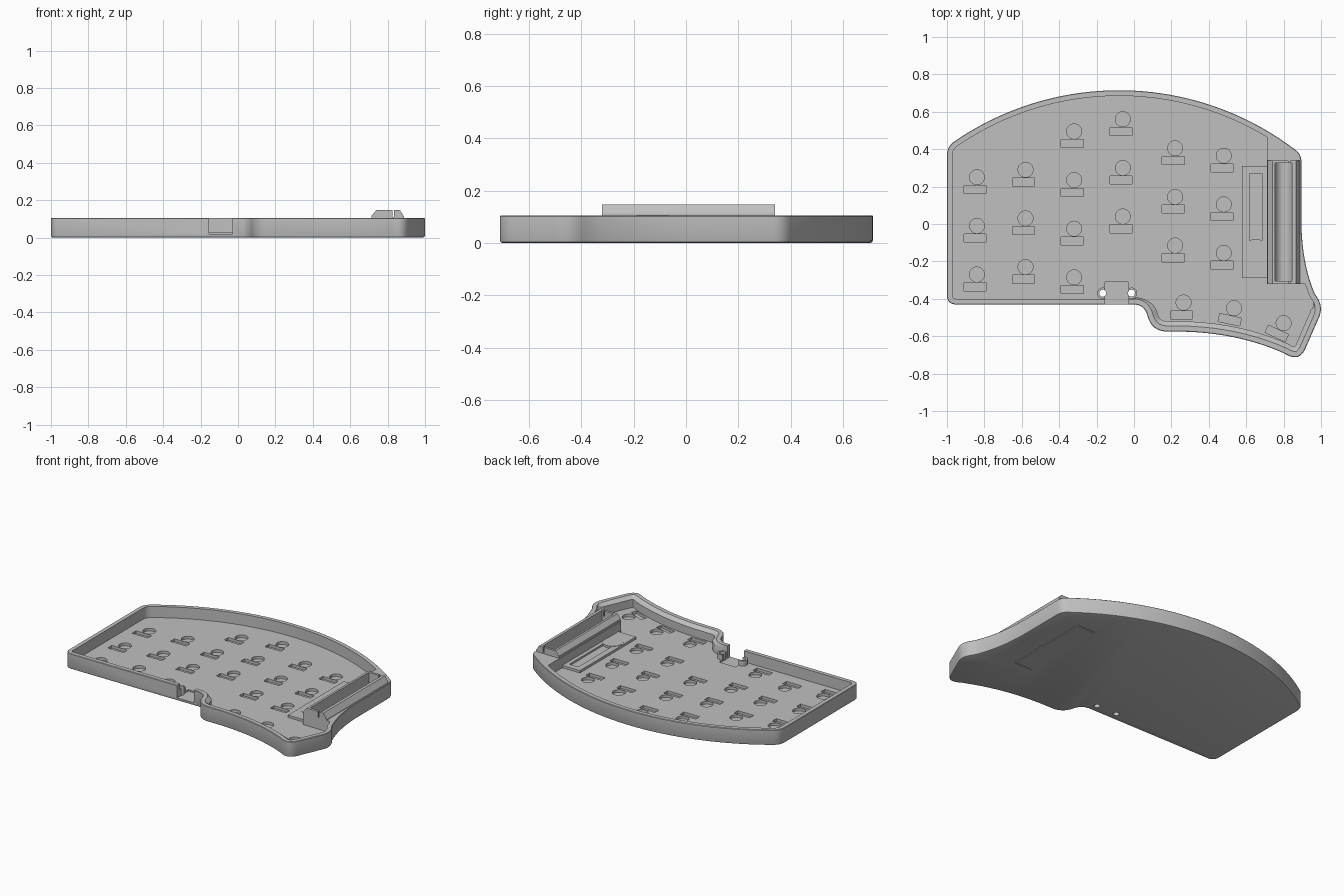
import bpy, bmesh
from math import sin, cos, pi, radians, asin
from mathutils import Vector, Matrix

cube = bpy.data.objects.get("Cube")
if cube:
    bpy.data.objects.remove(cube, do_unlink=True)

grey = bpy.data.materials.new("plain grey")
grey.use_nodes = True
colour = (0.53, 0.53, 0.53, 1)
grey.diffuse_color = colour
grey.node_tree.nodes["Principled BSDF"].inputs["Base Color"].default_value = colour

FLOOR, RIM = 0.03, 0.105


def bezier(a, b, c, steps=10):
    a, b, c = Vector(a), Vector(b), Vector(c)
    return [a * (1 - t) ** 2 + b * 2 * t * (1 - t) + c * t * t
            for t in (i / steps for i in range(steps + 1))]


def corner(before, point, after, cut):
    p = Vector(point)
    d0 = (Vector(before) - p).normalized()
    d1 = (Vector(after) - p).normalized()
    return bezier(p + d0 * cut, p, p + d1 * cut, 8)


def circle(x, y, r, n=32):
    return [(x + r * cos(2 * pi * i / n), y + r * sin(2 * pi * i / n)) for i in range(n)]


def rect(x0, x1, y0, y1):
    return [(x0, y0), (x1, y0), (x1, y1), (x0, y1)]


def loft(bm, rings):
    """Join equal rings of points in order and cap both ends."""
    loops = [[bm.verts.new(p) for p in ring] for ring in rings]
    for a, b in zip(loops, loops[1:]):
        for i in range(len(a)):
            j = (i + 1) % len(a)
            bm.faces.new((a[i], a[j], b[j], b[i]))
    bm.faces.new(loops[0][::-1])
    bm.faces.new(loops[-1])


def upright(bm, pts, z0, z1):
    loft(bm, [[(p[0], p[1], z) for p in pts] for z in (z0, z1)])


def lengthwise(bm, pts, y0, y1):
    loft(bm, [[(p[0], y, p[1]) for p in pts] for y in (y0, y1)])


def make(name, bm, cutter=False):
    bmesh.ops.recalc_face_normals(bm, faces=bm.faces)
    mesh = bpy.data.meshes.new(name)
    bm.to_mesh(mesh)
    bm.free()
    obj = bpy.data.objects.new(name, mesh)
    bpy.context.collection.objects.link(obj)
    mesh.materials.append(grey)
    if cutter:
        obj.hide_render = True
        obj.hide_set(True)
    return obj


def finish(obj, *cutters):
    bpy.ops.object.select_all(action='DESELECT')
    obj.select_set(True)
    bpy.context.view_layer.objects.active = obj
    for c in cutters:
        mod = obj.modifiers.new("cut", 'BOOLEAN')
        mod.operation, mod.solver, mod.object = 'DIFFERENCE', 'EXACT', c
        bpy.ops.object.modifier_apply(modifier=mod.name)
    bpy.ops.object.shade_smooth_by_angle(angle=radians(30))


# Case outline, counter-clockwise from the front right corner
bl, neck, foot = (-1, -0.43), (0.055, -0.43), (0.095, -0.575)
thumb, tip = (0.885, -0.738), (1.013, -0.445)
shoulder, far = (0.895, 0.373), (-1, 0.413)
front_curve = bezier((0.25, -0.575), (0.55, -0.58), (0.80, -0.69))
side_curve = bezier((0.965, -0.37), (0.895, -0.2), (0.895, 0.02))
R, cx, cy = 1.555, -0.08, -0.84
a0, a1 = asin(0.93 / R), asin(-0.88 / R)
arc = [Vector((cx + R * sin(a), cy + R * cos(a)))
       for a in (a0 + (a1 - a0) * i / 40 for i in range(41))]
outline = (corner(far, bl, neck, 0.05) + corner(bl, neck, foot, 0.06)
           + corner(neck, foot, front_curve[0], 0.085) + front_curve
           + corner(front_curve[-1], thumb, tip, 0.08)
           + corner(thumb, tip, side_curve[0], 0.06) + side_curve
           + corner(side_curve[-1], shoulder, arc[0], 0.04) + arc
           + corner(arc[-1], far, bl, 0.045))
outline = [p for i, p in enumerate(outline) if (p - outline[i - 1]).length > 0.002]


def inset(amount, extra=0.0):
    """Outline moved inward; extra widens the wall around the thumb area."""
    result = []
    for i, p in enumerate(outline):
        d0 = (p - outline[i - 1]).normalized()
        d1 = (outline[(i + 1) % len(outline)] - p).normalized()
        t = (d0 + d1).normalized()
        ramp = min(1, max(0, (-0.41 - p.y) / 0.06)) if p.x > 0 else 0
        result.append(p + Vector((-t.y, t.x)) * (amount + extra * ramp) / max(t.dot(d0), 0.5))
    return result


# Tray with rounded lower edge and thin wall
bm = bmesh.new()
layers = [(0.01, 0, 0), (0.003, 0, 0.003), (0, 0, 0.01), (0, 0, RIM - 0.003), (0.003, 0, RIM),
          (0.03, 0, RIM), (0.03, 0.025, 0.085), (0.03, 0.025, FLOOR)]
loft(bm, [[(p.x, p.y, z) for p in inset(a, e)] for a, e, z in layers])
tray = make("case_tray", bm)

# Key positions: column x, top y, rows
bm = bmesh.new()
columns = [(-0.84, 0.25, 3), (-0.58, 0.29, 3), (-0.32, 0.495, 4),
           (-0.06, 0.56, 3), (0.22, 0.405, 3), (0.48, 0.365, 3)]
keys = [(x, y - 0.26 * r, 0) for x, y, n in columns for r in range(n)]
keys += [(0.265, -0.42, 0), (0.535, -0.45, -12), (0.80, -0.53, -25)]
for x, y, turn in keys:
    upright(bm, circle(x, y, 0.04), 0.012, 0.06)
    spin = Matrix.Rotation(radians(turn), 2)
    slot = [Vector((x, y)) + spin @ Vector(p) for p in rect(-0.069, 0.049, -0.087, -0.044)]
    upright(bm, slot, 0.012, 0.06)
# Thin door slits in the underside
for r in (rect(0.58, 0.70, 0.305, 0.313), rect(0.58, 0.70, -0.293, -0.285),
          rect(0.71, 0.716, -0.28, 0.30)):
    upright(bm, r, -0.01, 0.008)
key_cutter = make("key_recess_cutter", bm, True)

# Cable notch and screw holes in the front wall
bm = bmesh.new()
upright(bm, rect(-0.155, -0.03, -0.6, -0.31), 0.02, 0.3)
notch_cutter = make("notch_cutter", bm, True)
bm = bmesh.new()
for x in (-0.167, -0.013):
    upright(bm, circle(x, -0.37, 0.019, 20), -0.1, 0.3)
screw_cutter = make("screw_cutter", bm, True)
finish(tray, key_cutter, notch_cutter, screw_cutter)

for side, x in (("right", -0.167), ("left", -0.013)):
    bm = bmesh.new()
    upright(bm, circle(x, -0.37, 0.03, 24), 0.025, 0.065)
    finish(make(side + "_screw_post", bm), notch_cutter, screw_cutter)

# Round-bottomed battery trough with a narrow slot in each end wall
bm = bmesh.new()
mid, r, base = 0.80, 0.045, 0.08
arch = [(mid + r * cos(pi + pi * i / 16), base + r * sin(pi + pi * i / 16)) for i in range(17)]
lengthwise(bm, arch + [(mid + r, 0.2), (mid - r, 0.2)], -0.305, 0.325)
trough_cutter = make("trough_cutter", bm, True)
bm = bmesh.new()
upright(bm, rect(0.826, 0.834, -0.4, 0.4), 0.11, 0.2)
slot_cutter = make("end_slot_cutter", bm, True)

# Solid corner that carries the battery housing
bm = bmesh.new()
edge = [p for p in inset(0.012) if p.x > 0.715 and p.y > -0.31]
upright(bm, [(0.71, -0.32), (0.925, -0.32)] + edge + [(0.71, 0.485)], 0.025, RIM - 0.0005)
finish(make("battery_mount", bm), trough_cutter)

# Raised housing with sloping shoulders
bm = bmesh.new()
lengthwise(bm, [(0.712, 0.025), (0.715, 0.118), (0.74, 0.148), (0.865, 0.148),
                (0.888, 0.112), (0.888, 0.025)], -0.322, 0.34)
finish(make("battery_housing", bm), trough_cutter, slot_cutter)

# Switch plate beside the housing with its groove and round button
bm = bmesh.new()
upright(bm, rect(0.618, 0.685, -0.20, 0.27), 0.034, 0.1)
groove_cutter = make("groove_cutter", bm, True)
bm = bmesh.new()
upright(bm, rect(0.578, 0.715, -0.29, 0.31), 0.025, 0.046)
finish(make("switch_plate", bm), groove_cutter)
bm = bmesh.new()
upright(bm, circle(0.65, -0.145, 0.065), 0.025, 0.048)
finish(make("round_button", bm))
